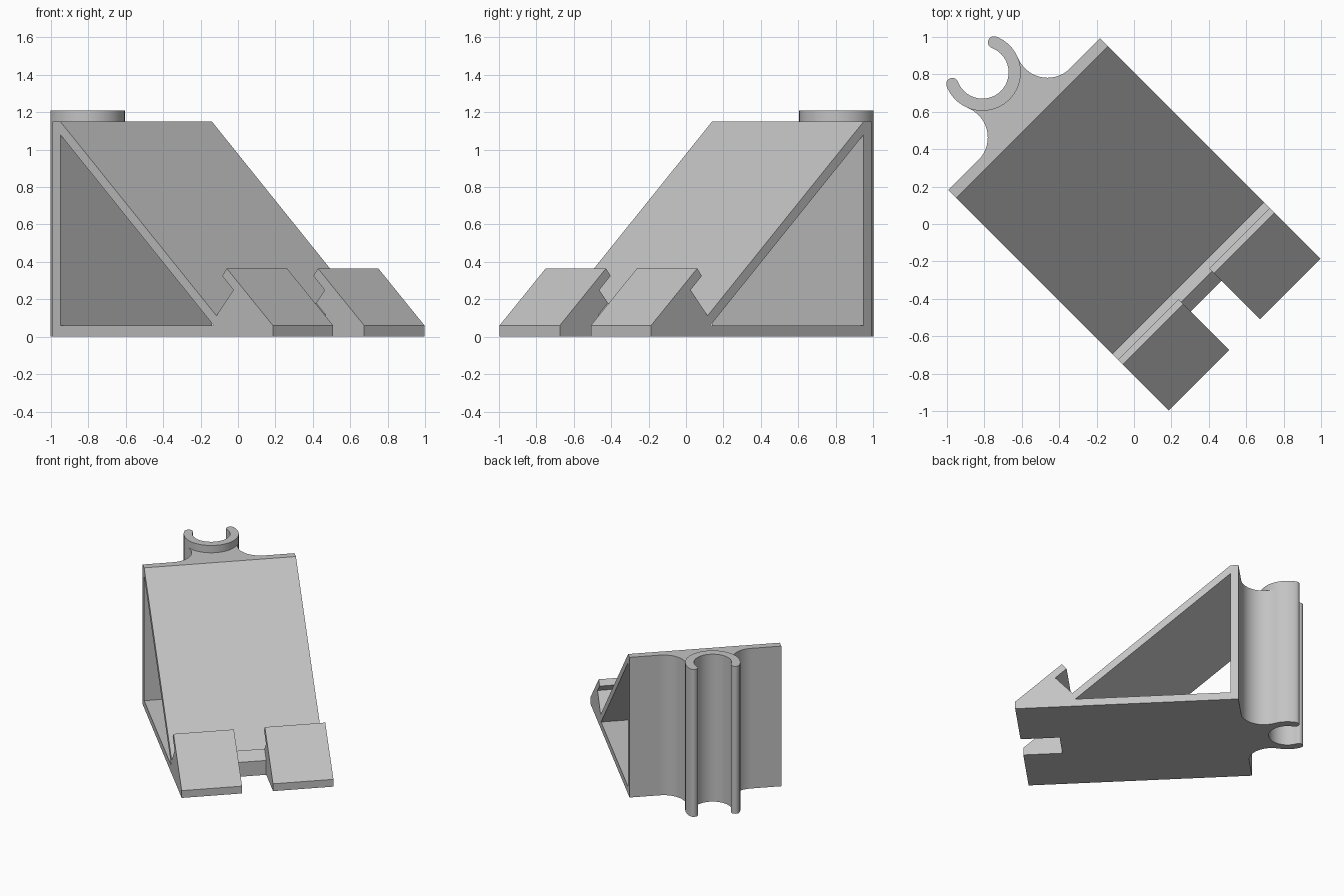
import bpy, bmesh, math
from mathutils import Matrix

if "Cube" in bpy.data.objects:
    bpy.data.objects.remove(bpy.data.objects["Cube"])

grey = bpy.data.materials.new("light_grey")
grey.diffuse_color = (0.55, 0.55, 0.55, 1)
grey.use_nodes = True
grey.node_tree.nodes["Principled BSDF"].inputs["Base Color"].default_value = grey.diffuse_color

TURN = Matrix.Rotation(math.radians(-45), 4, 'Z')   # the part stands diagonally
UPRIGHT = Matrix.Rotation(math.radians(90), 4, 'X')  # turns a plan profile into a side profile


def prism(name, pts, lo, hi, side=False):
    """Extrude a closed profile: plan (depth, width) along z, or side (depth, z) along width."""
    bm = bmesh.new()
    face = bm.faces.new([bm.verts.new((x, y, lo)) for x, y in pts])
    new = bmesh.ops.extrude_face_region(bm, geom=[face])["geom"]
    bmesh.ops.translate(bm, verts=[v for v in new if isinstance(v, bmesh.types.BMVert)],
                        vec=(0, 0, hi - lo))
    bm.transform(TURN @ UPRIGHT if side else TURN)
    bmesh.ops.recalc_face_normals(bm, faces=bm.faces)
    me = bpy.data.meshes.new(name)
    bm.to_mesh(me)
    bm.free()
    me.materials.append(grey)
    ob = bpy.data.objects.new(name, me)
    bpy.context.collection.objects.link(ob)
    return ob


def activate(ob):
    bpy.ops.object.select_all(action='DESELECT')
    ob.select_set(True)
    bpy.context.view_layer.objects.active = ob


def cut(ob, cutter):
    activate(ob)
    m = ob.modifiers.new("cut", 'BOOLEAN')
    m.operation, m.solver, m.object = 'DIFFERENCE', 'EXACT', cutter
    bpy.ops.object.modifier_apply(modifier=m.name)
    bpy.data.objects.remove(cutter)


def arc(cx, cy, r, a0, a1, n):
    return [(cx + r * math.cos(math.radians(a0 + (a1 - a0) * i / n)),
             cy + r * math.sin(math.radians(a0 + (a1 - a0) * i / n))) for i in range(n + 1)]


# Wedge frame with the hooked front lip
HALF = 0.573
frame = prism("wedge_frame", [
    (-0.83, 0), (0.837, 0), (0.837, 0.06), (0.488, 0.365), (0.453, 0.325),
    (0.538, 0.25), (0.41, 0.112), (-0.77, 1.15), (-0.83, 1.15)], -HALF, HALF, True)

# Open windows through the sides
cut(frame, prism("window_cutter", [(-0.77, 0.06), (0.389, 0.06), (-0.77, 1.08)], -1, 1, True))
cut(frame, prism("lip_cutter", [(0.446, 0.06), (0.753, 0.06), (0.573, 0.213)], -1, 1, True))

# Notch that splits the lip in two
cut(frame, prism("notch_cutter", [
    (0.545, -0.1), (1, -0.1), (1, 0.5), (0.35, 0.5), (0.35, 0.289), (0.545, 0.118)],
    -0.117, 0.117, True))

# Round clip on the back, open to the rear with rounded tips
CX, R_OUT, R_IN, GAP = -1.146, 0.205, 0.14, 66
mid, tip = (R_OUT + R_IN) / 2, (R_OUT - R_IN) / 2
end = 180 - GAP
tips = [(CX + mid * math.cos(math.radians(a)), mid * math.sin(math.radians(a))) for a in (end, -end)]
ring = (arc(CX, 0, R_OUT, -end, end, 56)
        + arc(*tips[0], tip, end, end + 180, 12)[1:-1]
        + arc(CX, 0, R_IN, end, -end, 56)
        + arc(*tips[1], tip, 180 - end, 360 - end, 12)[1:-1])
clip = prism("round_clip", ring, 0, 1.21)

# Web that flares from the clip into the back plate
FX, FY, FR = -1.0, 0.346, 0.17
touch = math.degrees(math.atan2(FY, FX - CX))
flare = arc(FX, FY, FR, 0, touch - 180, 20)
web = prism("clip_web",
            [(-0.8, FY)] + flare + arc(CX, 0, mid, touch, -touch, 20)
            + [(x, -y) for x, y in reversed(flare)] + [(-0.8, -FY)], 0, 1.15)

for ob in (clip, web):
    activate(ob)
    bpy.ops.object.shade_smooth_by_angle(angle=math.radians(30))
